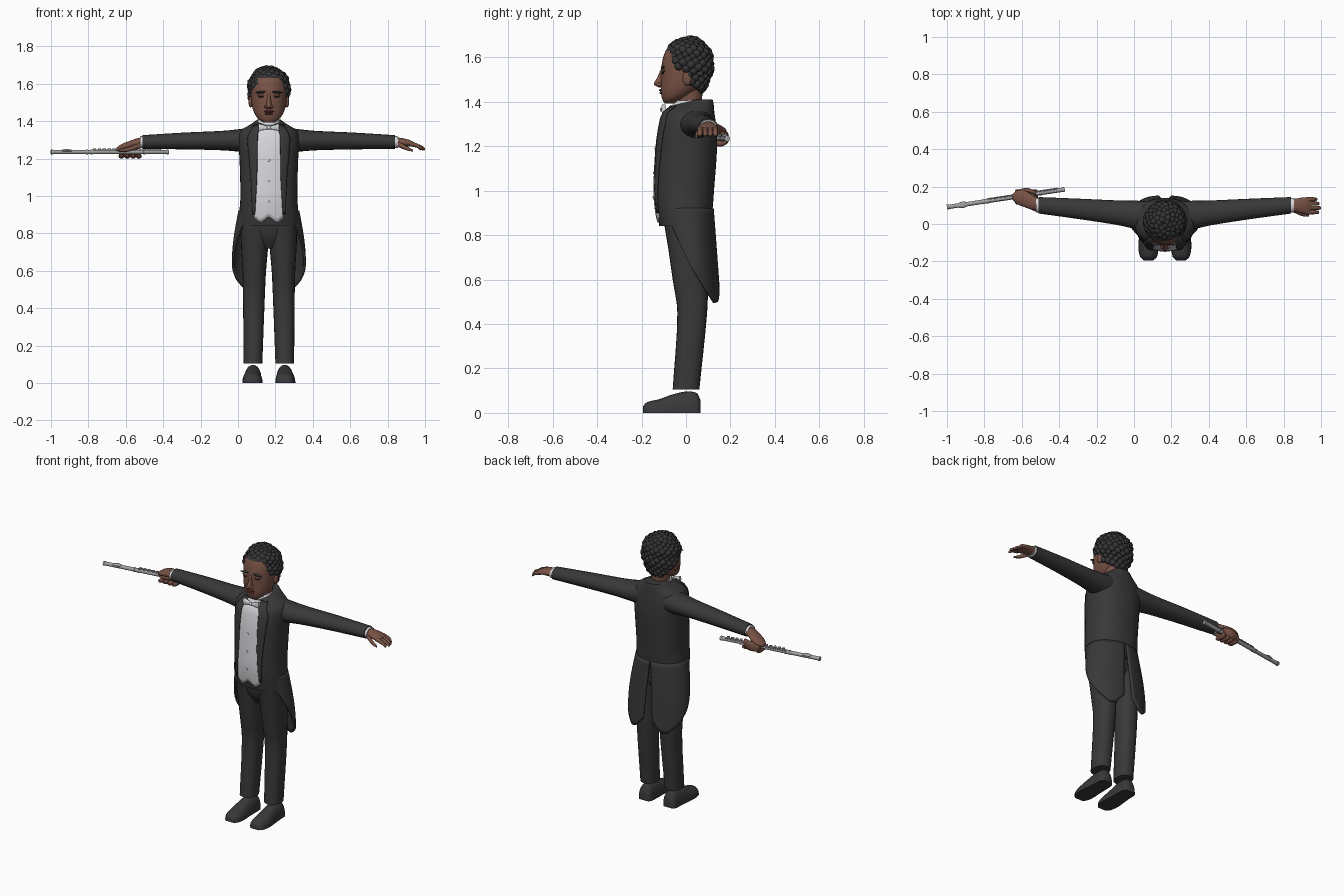
import bpy, bmesh, math
from mathutils import Matrix, Vector

if "Cube" in bpy.data.objects:
    bpy.data.objects.remove(bpy.data.objects["Cube"])

CX = 0.165  # the figure stands off centre because the flute reaches out on one side


def material(name, *rgb):
    m = bpy.data.materials.new(name)
    m.use_nodes = True
    m.diffuse_color = (*rgb, 1)
    m.node_tree.nodes["Principled BSDF"].inputs["Base Color"].default_value = (*rgb, 1)
    return m


SUIT = material("black cloth", .040, .040, .040)
HAIR = material("black hair", .035, .035, .036)
SKIN = material("brown skin", .19, .085, .06)
WHITE = material("white cotton", .68, .68, .71)
SILVER = material("silver metal", .36, .36, .37)
LIPS = material("dark red lips", .12, .035, .03)
EYE = material("dark eye", .02, .015, .012)


def finish(name, bm, mat, cx=CX, angle=50):
    bmesh.ops.recalc_face_normals(bm, faces=bm.faces[:])
    me = bpy.data.meshes.new(name)
    bm.to_mesh(me)
    bm.free()
    me.materials.append(mat)
    for p in me.polygons:
        p.use_smooth = True
    me.set_sharp_from_angle(angle=math.radians(angle))
    ob = bpy.data.objects.new(name, me)
    ob.location.x = cx
    bpy.context.scene.collection.objects.link(ob)
    return ob


def dense(rows, k):
    # smooth interpolation between cross-sections (position, centre a, b, radius a, b)
    rows = [Vector(r) for r in rows]
    n = len(rows)

    def slope(i):
        a, b = rows[max(i - 1, 0)], rows[min(i + 1, n - 1)]
        return (b - a) / (b[0] - a[0])
    out = []
    for i in range(n - 1):
        a, b, h = rows[i], rows[i + 1], rows[i + 1][0] - rows[i][0]
        for j in range(k):
            t = j / k
            s = t * t * (3 - 2 * t)
            out.append(a * (1 - s) + b * s + slope(i) * h * t * (1 - t) ** 2
                       - slope(i + 1) * h * t * t * (1 - t))
    return out + [rows[-1]]


def loft(name, rows, axis, mat, side=1, n=20, k=4, power=2.0, cx=CX, floor=False):
    bm, rings = bmesh.new(), []
    for pos, ca, cb, ra, rb in dense(rows, k):
        ring = []
        for i in range(n):
            t = 2 * math.pi * i / n
            c, s = math.cos(t), math.sin(t)
            a = ca + max(ra, .002) * math.copysign(abs(c) ** (2 / power), c)
            b = cb + max(rb, .002) * math.copysign(abs(s) ** (2 / power), s)
            co = [a, b]
            co.insert(axis, pos)
            if floor:
                co[2] = max(co[2], 0)
            ring.append(bm.verts.new((co[0] * side, co[1], co[2])))
        rings.append(ring)
    for p, q in zip(rings, rings[1:]):
        for i in range(n):
            j = (i + 1) % n
            bm.faces.new((p[i], p[j], q[j], q[i]))
    bm.faces.new(rings[0])
    bm.faces.new(rings[-1])
    return finish(name, bm, mat, cx)


def patch(name, f, nu, nv, mat, thick):
    bm = bmesh.new()
    g = [[bm.verts.new(f(u / nu, v / nv)) for v in range(nv + 1)] for u in range(nu + 1)]
    for u in range(nu):
        for v in range(nv):
            bm.faces.new((g[u][v], g[u + 1][v], g[u + 1][v + 1], g[u][v + 1]))
    ob = finish(name, bm, mat)
    mod = ob.modifiers.new("thickness", "SOLIDIFY")
    mod.thickness, mod.offset = thick, 0
    return ob


def ball(name, centre, size, mat, side=1, tilt=0):
    bm = bmesh.new()
    m = (Matrix.Translation((centre[0] * side, *centre[1:])) @ Matrix.Rotation(tilt * side, 4, 'Y')
         @ Matrix.Diagonal((*size, 1)))
    bmesh.ops.create_icosphere(bm, subdivisions=3, radius=1, matrix=m)
    return finish(name, bm, mat)


def lerp_table(table, x):
    for (a, p), (b, q) in zip(table, table[1:]):
        if x <= b:
            return p + (q - p) * (x - a) / (b - a)
    return table[-1][1]


# Jacket body
TORSO = [(.84, 0, -.005, .16, .115), (.92, 0, -.007, .157, .127), (1.0, 0, -.007, .152, .133),
         (1.2, 0, .005, .157, .135), (1.3, 0, .01, .163, .125), (1.35, 0, .015, .148, .113),
         (1.385, 0, .035, .095, .09), (1.41, 0, .07, .06, .05)]
POWER = 2.3
loft("jacket", TORSO, 2, SUIT, n=40, power=POWER)
BODY = dense(TORSO, 4)


def front(x, z, lift):
    # point on the chest, lifted forward
    for a, b in zip(BODY, BODY[1:]):
        if z <= b[0]:
            r = a.lerp(b, (z - a[0]) / (b[0] - a[0]))
            break
    q = max(0, 1 - abs(x / r[3]) ** POWER) ** (1 / POWER)
    return (x, r[2] - r[4] * q - lift, z)


def half_width(z):
    return lerp_table([(.85, .08), (1.1, .066), (1.25, .064), (1.33, .062), (1.38, .045)], z)


# Shirt front with a two-pointed hem
def shirt(u, v):
    s = 2 * u - 1
    low = .855 + .035 * abs(abs(s) - .55) / .55
    z = low + (1.378 - low) * v
    return front(s * half_width(z), z, .004)


patch("shirt_front", shirt, 20, 20, WHITE, .006)
for i in range(3):
    ball("shirt_button", front(0, .97 + .11 * i, .008), (.006, .003, .006), WHITE)

# Lapels, tails and limbs, mirrored
HEM = [(-40, .86), (-15, .72), (0, .64), (30, .55), (55, .495), (70, .5), (88, .56)]
for side, word in ((1, "left"), (-1, "right")):
    def lapel(u, v):
        z = .9 + .48 * v
        x = half_width(z) - .003 + u * (.012 + .042 * min(v * 1.2, 1 - max(0, v - .85) * 3))
        p = front(x, z, .009)
        return (p[0] * side, p[1], p[2])

    def tail(u, v):
        deg = -40 + 128 * u
        z = .92 + (lerp_table(HEM, deg) - .92) * v
        g = (.92 - z) / .42
        a = math.radians(deg - 9 * g * u)
        return (side * (.157 + .035 * math.sin(math.pi * .75 * g)) * math.cos(a),
                .05 * g + (.119 - .017 * g) * math.sin(a), z)

    patch(word + "_lapel", lapel, 4, 18, SUIT, .008)
    patch(word + "_coat_tail", tail, 24, 16, SUIT, .012)
    loft(word + "_sleeve", [(.07, .045, 1.30, .075, .07), (.16, .05, 1.297, .075, .06),
                            (.25, .06, 1.296, .066, .052), (.45, .08, 1.294, .055, .045),
                            (.675, .10, 1.288, .044, .037)], 0, SUIT, side)
    loft(word + "_cuff", [(.66, .1, 1.288, .039, .032), (.69, .1, 1.287, .039, .032)], 0, WHITE, side, k=1)
    loft(word + "_trouser_leg", [(.105, .085, 0, .05, .06), (.45, .08, .028, .058, .067),
                                 (.6, .078, .02, .063, .08), (.74, .076, .012, .073, .092),
                                 (.86, .075, 0, .077, .1)], 2, SUIT, side, n=24, power=2.3)
    loft(word + "_shoe", [(-.194, .087, 0, .026, .03), (-.175, .087, 0, .045, .048),
                          (-.12, .088, 0, .054, .062), (-.06, .087, 0, .05, .083),
                          (0, .085, 0, .047, .096), (.05, .085, 0, .043, .088),
                          (.066, .085, 0, .03, .055)], 1, SUIT, side, n=24, power=2.3, floor=True)
    # Face details
    ball(word + "_ear", (.097, .005, 1.505), (.012, .02, .032), SKIN, side)
    ball(word + "_eye", (.04, -.104, 1.532), (.018, .006, .007), EYE, side)
    ball(word + "_eyelid", (.04, -.102, 1.539), (.022, .009, .007), SKIN, side)
    ball(word + "_eyebrow", (.043, -.105, 1.555), (.03, .009, .006), HAIR, side, .08)
    ball(word + "_nostril", (.014, -.122, 1.477), (.011, .013, .009), SKIN, side)
    loft(word + "_bow_wing", [(.004, -.104, 1.365, .008, .007), (.055, -.1, 1.368, .01, .02)],
         0, WHITE, side, n=12, k=2, power=4)

loft("hips", [(.72, 0, .012, .05, .06), (.78, 0, .008, .12, .09), (.86, 0, 0, .15, .1)], 2, SUIT)
ball("bow_knot", (0, -.106, 1.365), (.011, .011, .011), WHITE)
loft("shirt_collar", [(1.35, 0, 0, .07, .085), (1.405, 0, .012, .06, .06)], 2, WHITE, n=28)
loft("neck", [(1.37, 0, .015, .053, .053), (1.5, 0, .02, .055, .06)], 2, SKIN)


# Head, with the scalp coloured like the hair
def hairy(y, z):
    return z > 1.63 or y > -.09 + (1.63 - z) * .8


head = loft("head", [(1.393, 0, -.075, .03, .022), (1.41, 0, -.062, .055, .044),
                     (1.44, 0, -.038, .076, .075), (1.48, 0, -.014, .09, .099),
                     (1.53, 0, -.004, .096, .108), (1.58, 0, 0, .098, .107),
                     (1.63, 0, .004, .088, .095), (1.67, 0, .006, .06, .06),
                     (1.685, 0, .006, .02, .02)], 2, SKIN, n=36, power=2.15)
head.data.materials.append(HAIR)
for p in head.data.polygons:
    p.material_index = int(hairy(p.center.y - .015, p.center.z))

loft("nose", [(1.465, 0, -.11, .012, .014), (1.478, 0, -.113, .016, .031),
              (1.51, 0, -.108, .011, .021), (1.55, 0, -.1, .008, .012)], 2, SKIN, n=16)
ball("upper_lip", (0, -.109, 1.452), (.028, .013, .006), LIPS)
ball("lower_lip", (0, -.105, 1.44), (.025, .014, .007), LIPS)
ball("chin", (0, -.084, 1.413), (.03, .022, .018), SKIN)

# Curly hair: small balls spread evenly over the scalp
bm = bmesh.new()
COUNT = 210
for i in range(COUNT):
    dz = 1 - 2 * (i + .5) / COUNT
    a, r = i * math.pi * (3 - math.sqrt(5)), math.sqrt(1 - dz * dz)
    y = .012 + .098 * r * math.sin(a)
    z = 1.575 + dz * (.105 if dz > 0 else .145)
    if hairy(y, z):
        bmesh.ops.create_icosphere(bm, subdivisions=2, radius=.019 + .003 * math.sin(i * 2.3),
                                   matrix=Matrix.Translation((.1 * r * math.cos(a), y, z)))
finish("curly_hair", bm, HAIR)

# Open left hand
PALM = [(.66, .1, 1.285, .03, .026), (.70, .1, 1.287, .036, .024),
        (.75, .098, 1.282, .045, .018), (.78, .098, 1.274, .042, .011)]
loft("left_palm", PALM, 0, SKIN)
for i, tip in enumerate((.815, .828, .835, .825)):
    y = .132 - .023 * i
    loft("left_finger", [(.755, y, 1.279, .012, .013), (.795, y, 1.268, .011, .011),
                         (tip - .006, y, 1.253, .009, .009), (tip, y, 1.25, .003, .003)], 0, SKIN, n=12)
loft("left_thumb", [(.69, .075, 1.278, .014, .016), (.73, .055, 1.258, .012, .012),
                    (.77, .046, 1.243, .006, .006)], 0, SKIN, n=12)

# Right hand closed around the flute
loft("right_palm", [(.66, .1, 1.285, .03, .026), (.70, .112, 1.285, .038, .024),
                    (.75, .135, 1.272, .045, .02), (.79, .143, 1.258, .036, .018),
                    (.815, .145, 1.247, .015, .01)], 0, SKIN, -1)
loft("right_knuckles", [(.69, .165, 1.24, .012, .026), (.74, .18, 1.238, .013, .03),
                        (.8, .168, 1.232, .011, .022)], 0, SKIN, -1)
for i in range(4):
    d = .695 + .031 * i
    loft("right_finger", [(.105, d, 1.216, .008, .007), (.12, d, 1.213, .014, .012),
                          (.165, d, 1.213, .015, .013), (.185, d, 1.222, .01, .01)], 1, SKIN, -1, n=12)
loft("right_thumb", [(.69, .08, 1.272, .014, .016), (.75, .105, 1.25, .013, .013),
                     (.8, .12, 1.243, .007, .007)], 0, SKIN, -1, n=12)

# Flute, built along its own x axis and then turned into place
flute = [loft("flute_tube", [(0, 0, 0, .0115, .0115), (.637, 0, 0, .0115, .0115)], 0, SILVER, cx=0, k=1),
         loft("flute_lip_plate", [(.06, 0, .006, .012, .006), (.085, 0, .008, .017, .008),
                                  (.11, 0, .006, .012, .006)], 0, SILVER, cx=0),
         loft("flute_key_rod", [(.22, .012, .01, .003, .003), (.6, .012, .01, .003, .003)], 0, SILVER, cx=0, k=1)]
for d in (0, .19, .215, .5, .625):
    flute.append(loft("flute_ring", [(d, 0, 0, .0135, .0135), (d + .01, 0, 0, .0135, .0135)],
                      0, SILVER, cx=0, k=1))
for i in range(14):
    d = .235 + .027 * i
    flute.append(loft("flute_key", [(.008, d, 0, .009, .009), (.019, d, 0, .009, .009)],
                      2, SILVER, cx=0, n=12, k=1))
for part in flute:
    part.location = (-1, .09, 1.235)
    part.rotation_euler.z = math.atan2(.095, .63)
